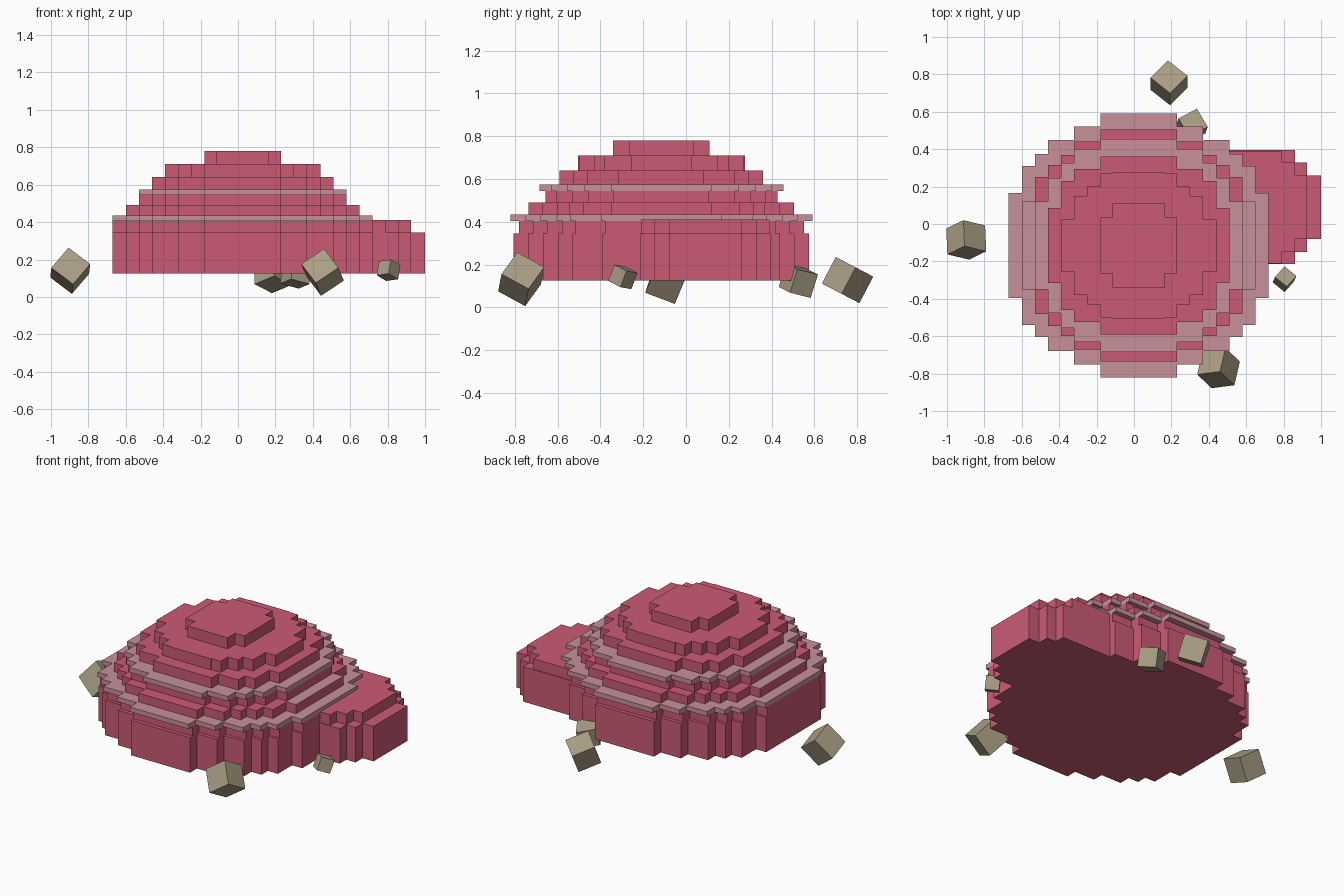
import bpy
import bmesh
from mathutils import Vector, Matrix

cube = bpy.data.objects.get("Cube")
if cube:
    bpy.data.objects.remove(cube, do_unlink=True)


def material(name, rgb):
    m = bpy.data.materials.new(name)
    m.use_nodes = True
    m.diffuse_color = (*rgb, 1)
    bsdf = m.node_tree.nodes["Principled BSDF"]
    bsdf.inputs["Base Color"].default_value = (*rgb, 1)
    bsdf.inputs["Roughness"].default_value = 0.9
    return m


RED = material("rose red", (0.60, 0.105, 0.175))
PINK = material("dusty pink", (0.58, 0.285, 0.33))
STONE = material("khaki stone", (0.40, 0.34, 0.23))


def finish(name, bm, mat):
    bmesh.ops.recalc_face_normals(bm, faces=bm.faces)
    me = bpy.data.meshes.new(name)
    bm.to_mesh(me)
    bm.free()
    me.materials.append(mat)
    ob = bpy.data.objects.new(name, me)
    bpy.context.collection.objects.link(ob)
    return ob


def quarter(steps):
    """Stair-stepped corner from +y round to +x, for (half x, half y) steps."""
    pts = []
    for i, (hx, hy) in enumerate(steps):
        pts.append((hx, hy))
        if i + 1 < len(steps):
            pts.append((hx, steps[i + 1][1]))
    return pts


def slab(name, steps, z0, z1, mat, centre, y_scale=1.0):
    """Symmetric stepped outline pulled up into a flat slab."""
    q = [(x, y * y_scale) for x, y in quarter(steps)]
    ring = (q + [(x, -y) for x, y in reversed(q)]
            + [(-x, -y) for x, y in q] + [(-x, y) for x, y in reversed(q)])
    bm = bmesh.new()
    face = bm.faces.new([bm.verts.new((x + centre[0], y + centre[1], z0)) for x, y in ring])
    top = bmesh.ops.extrude_face_region(bm, geom=[face], use_keep_orig=True)
    verts = [v for v in top["geom"] if isinstance(v, bmesh.types.BMVert)]
    bmesh.ops.translate(bm, verts=verts, vec=(0, 0, z1 - z0))
    return finish(name, bm, mat)


# Dome tiers, bottom to top
DOME = (0.025, -0.115)
wide = [(.205, .705), (.345, .635), (.485, .565), (.555, .49), (.625, .425), (.695, .28)]
shoulder = [(.205, .62), (.345, .555), (.415, .485), (.485, .43), (.555, .365), (.625, .235)]
middle = [(.205, .57), (.345, .515), (.415, .44), (.485, .36), (.555, .235)]
upper = [(.205, .475), (.345, .41), (.415, .345), (.485, .2)]
high = [(.14, .39), (.205, .385), (.275, .315), (.345, .265), (.415, .14)]
cap = [(.14, .225), (.205, .15)]

slab("dome_base", wide, .125, .345, RED, DOME, .98)
slab("dome_base_upper", wide, .345, .405, RED, DOME, .945)
slab("lower_trim", wide, .405, .435, PINK, DOME)
slab("dome_shoulder", shoulder, .435, .49, RED, DOME)
slab("dome_middle", middle, .49, .545, RED, DOME, .95)
slab("upper_trim", middle, .545, .575, PINK, DOME)
slab("dome_upper", upper, .575, .64, RED, DOME)
slab("dome_high", high, .64, .71, RED, DOME)
slab("dome_cap", cap, .71, .78, RED, DOME)

# Pink ledges on the two sides of the shoulder
for side, label in ((1, "left"), (-1, "right")):
    slab("ledge_" + label, [(.035, .235)], .488, .492, PINK,
         (DOME[0] + side * .59, DOME[1]))

# Side mound, its inner half buried in the dome
MOUND = (0.65, 0.09)
slab("side_mound_lower", [(.21, .305), (.275, .24), (.35, .17)], .125, .345, RED, MOUND)
slab("side_mound_upper", [(.14, .3), (.21, .24), (.275, .17)], .345, .412, RED, MOUND)


def rock(name, size, centre, up, along):
    """Cube turned so that one axis follows up and another roughly along."""
    u = Vector(up).normalized()
    a = Vector(along)
    a = (a - u * a.dot(u)).normalized()
    b = u.cross(a)
    rot = Matrix((a, b, u)).transposed().to_4x4()
    bm = bmesh.new()
    bmesh.ops.create_cube(bm, size=size, matrix=Matrix.Translation(centre) @ rot)
    return finish(name, bm, STONE)


# Scattered rocks
rock("rock_right", .148, (-.897, -.085, .14), (.04, -.93, .35), (.1, .048, .117))
rock("rock_front", .147, (.452, -.77, .132), (-.2, -.86, .47), (.12, .015, .08))
rock("rock_small", .082, (.805, -.295, .143), (.15, .35, .92), (.09, -.08, 0))
rock("rock_back", .14, (.187, .755, .128), (0, .46, .88), (.095, -.075, .04))
rock("rock_back_near", .115, (.31, .525, .125), (.1, .3, .95), (.1, .06, 0))
